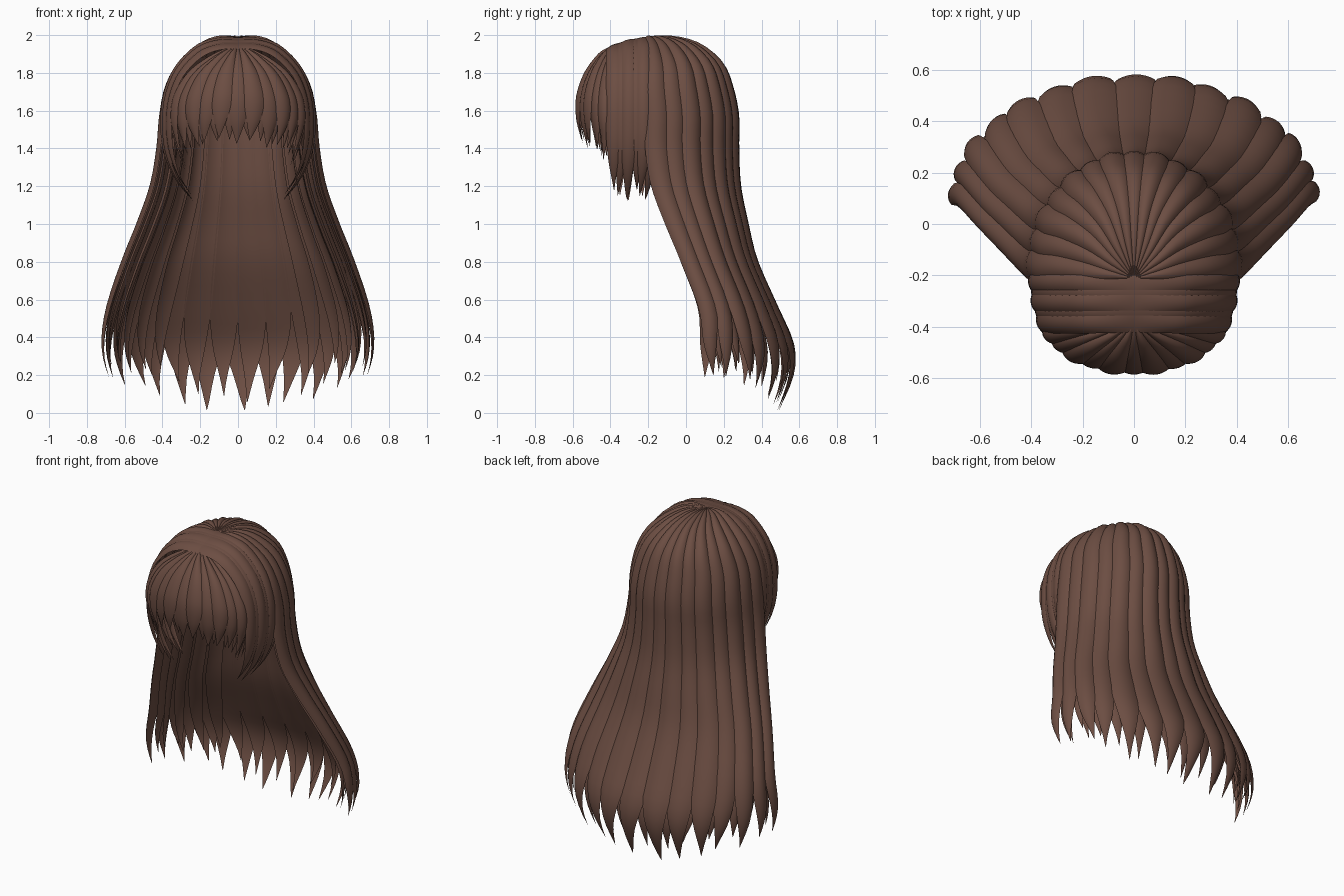
import bpy, bmesh, math, random
from mathutils import Vector

random.seed(4)
if "Cube" in bpy.data.objects:
    bpy.data.objects.remove(bpy.data.objects["Cube"])

brown = bpy.data.materials.new("brown_hair")
brown.use_nodes = True
COLOUR = (0.15, 0.075, 0.055, 1)
brown.diffuse_color = COLOUR
bsdf = brown.node_tree.nodes["Principled BSDF"]
bsdf.inputs["Base Color"].default_value = COLOUR
bsdf.inputs["Roughness"].default_value = 0.8

# Guide rows from crown to tips: height, x radius, y radius, y centre
LONG = [(1.985, .01, .01, -.21), (1.985, .10, .13, -.20), (1.94, .19, .26, -.19),
        (1.84, .295, .36, -.18), (1.72, .36, .41, -.18), (1.57, .39, .43, -.17),
        (1.4, .405, .43, -.17), (1.2, .44, .41, -.14), (1.0, .51, .38, -.07),
        (.8, .59, .35, .01), (.55, .675, .37, .10), (.36, .705, .45, .105),
        (.2, .68, .45, .11), (.01, .60, .37, .12)]
FRINGE = [(1.94, .01, -.01, -.37), (1.90, .10, -.07, -.37), (1.80, .25, -.15, -.37),
          (1.68, .33, -.195, -.37), (1.56, .35, -.20, -.37), (1.45, .33, -.18, -.37),
          (1.34, .30, -.15, -.38), (1.18, .25, -.10, -.39)]
# Side lock guide: x, height, forward drift
LOCK = [(-.01, 1.985, 0), (.11, 1.975, 0), (.22, 1.925, 0), (.32, 1.82, 0), (.375, 1.69, 0),
        (.392, 1.55, 0), (.38, 1.4, 0), (.33, 1.26, -.005), (.24, 1.13, -.015)]


def along(rows, t):
    """Smooth curve through the rows, t from 0 to 1."""
    f = min(max(t, 0), 1) * (len(rows) - 1)
    i = min(int(f), len(rows) - 2)
    f -= i
    a, b, c, d = (rows[min(max(i + k, 0), len(rows) - 1)] for k in (-1, 0, 1, 2))
    return [q + .5 * f * (r - p + f * (2 * p - 5 * q + 4 * r - s + f * (3 * (q - r) + s - p)))
            for p, q, r, s in zip(a, b, c, d)]


def fan(rows):
    def surface(a, t):
        z, rx, ry, cy = along(rows, t)
        return Vector((rx * math.sin(a), cy + ry * math.cos(a), z))
    return surface


def side(sign):
    def surface(y, t):
        x, z, drift = along(LOCK, t)
        s = 1 - .1 * ((-.2 - y) / .2) ** 2      # head narrows toward the forehead
        return Vector((sign * x * s, y + drift, 1.5 + (z - 1.5) * s if z > 1.5 else z))
    return surface


def strand(bm, surface, a0, half, t0=0, t1=1, lift=0, bulge=.02, taper=.7, curl=0, steps=30):
    """Lens-shaped lock of hair lying on a guide surface and tapering to a point."""
    us = [k / 4 - 1 for k in range(9)]
    rings = []
    for j in range(steps + 1):
        s = j / steps
        t = t0 + (t1 - t0) * s
        k = max(0, (s - taper) / (1 - taper))
        w = max(.015, 1 - k ** 1.7)
        centre = a0 + curl * half * k * k
        grow = min(1, s / .25 + .1)
        outer, inner = [], []
        for u in us:
            a = centre + u * half * w
            p = surface(a, t)
            n = (surface(a + .01, t) - surface(a - .01, t)).cross(
                surface(a, min(t + .01, 1)) - surface(a, max(t - .01, 0))).normalized()
            if n.dot(p - Vector((0, -.15, min(p.z, 1.5)))) < 0:
                n = -n
            arch = bulge * (1 - u * u) * w * grow
            outer.append(bm.verts.new(p + n * (lift * grow + arch)))
            if abs(u) < 1:
                inner.append(bm.verts.new(p + n * (lift * grow + arch * .35)))
        rings.append(outer + inner[::-1])
    for r, q in zip(rings, rings[1:]):
        for i in range(len(r)):
            m = (i + 1) % len(r)
            bm.faces.new((r[i], r[m], q[m], q[i]))
    bm.faces.new(rings[0][::-1])
    bm.faces.new(rings[-1])


def finish(bm, name):
    bmesh.ops.recalc_face_normals(bm, faces=bm.faces)
    mesh = bpy.data.meshes.new(name)
    bm.to_mesh(mesh)
    bm.free()
    mesh.materials.append(brown)
    ob = bpy.data.objects.new(name, mesh)
    bpy.context.collection.objects.link(ob)
    bpy.ops.object.select_all(action='DESELECT')
    ob.select_set(True)
    bpy.context.view_layer.objects.active = ob
    bpy.ops.object.shade_smooth_by_angle(angle=math.radians(50))


rad = math.radians
jitter = random.uniform
long_surface, fringe_surface = fan(LONG), fan(FRINGE)

# Long outer hair from the crown down the back and sides
bm = bmesh.new()
for i in range(-7, 8):
    a = rad(12.6 * i)
    end = 1 - .07 * math.sin(a) ** 2 - jitter(0, .015)
    strand(bm, long_surface, a, rad(8), t1=end, lift=.006 * (i % 2), bulge=.022,
           taper=.76, curl=jitter(-.5, .5), steps=40)
finish(bm, "long_back_hair")

# Under layer filling the gaps between the outer strands
bm = bmesh.new()
for i in range(-7, 7):
    a = rad(12.6 * (i + .5))
    end = .985 - .07 * math.sin(a) ** 2 - jitter(0, .03)
    strand(bm, long_surface, a, rad(7), t0=.2, t1=end, lift=-.022, bulge=.015,
           taper=.68, curl=jitter(-.6, .6), steps=36)
for sign in (-1, 1):
    for d in (38, 52, 66, 80):
        strand(bm, long_surface, sign * rad(d), rad(6), t0=.3, t1=.93 - jitter(0, .04),
               lift=-.065, bulge=.018, taper=.6, curl=jitter(-.6, .6), steps=32)
finish(bm, "long_under_hair")

# Side locks running from the parting over the temples
bm = bmesh.new()
for sign in (-1, 1):
    for i in range(6):
        strand(bm, side(sign), -.185 - .04 * i, .036, t1=1 - .03 * (i % 3), lift=.008 * (i % 2),
               bulge=.012, taper=.72, curl=jitter(-.5, .5))
finish(bm, "side_locks")

# Fringe fanning over the forehead, longer toward the temples
bm = bmesh.new()
for i in range(-6, 7):
    a = rad(14.5 * i)
    end = .73 + .17 * abs(i / 6) ** 2 + jitter(-.03, .03)
    strand(bm, fringe_surface, a, rad(9.5), t1=end, lift=.007 * (i % 2), bulge=.014,
           taper=.58, curl=jitter(-.5, .5))
# Thin wisps under the fringe
for i in range(-6, 6):
    a = rad(14.5 * (i + .5))
    strand(bm, fringe_surface, a, rad(6), t0=.2, t1=.72 + .2 * abs((i + .5) / 6) ** 2,
           lift=-.008, bulge=.01, taper=.55, curl=jitter(-.6, .6))
finish(bm, "fringe")
